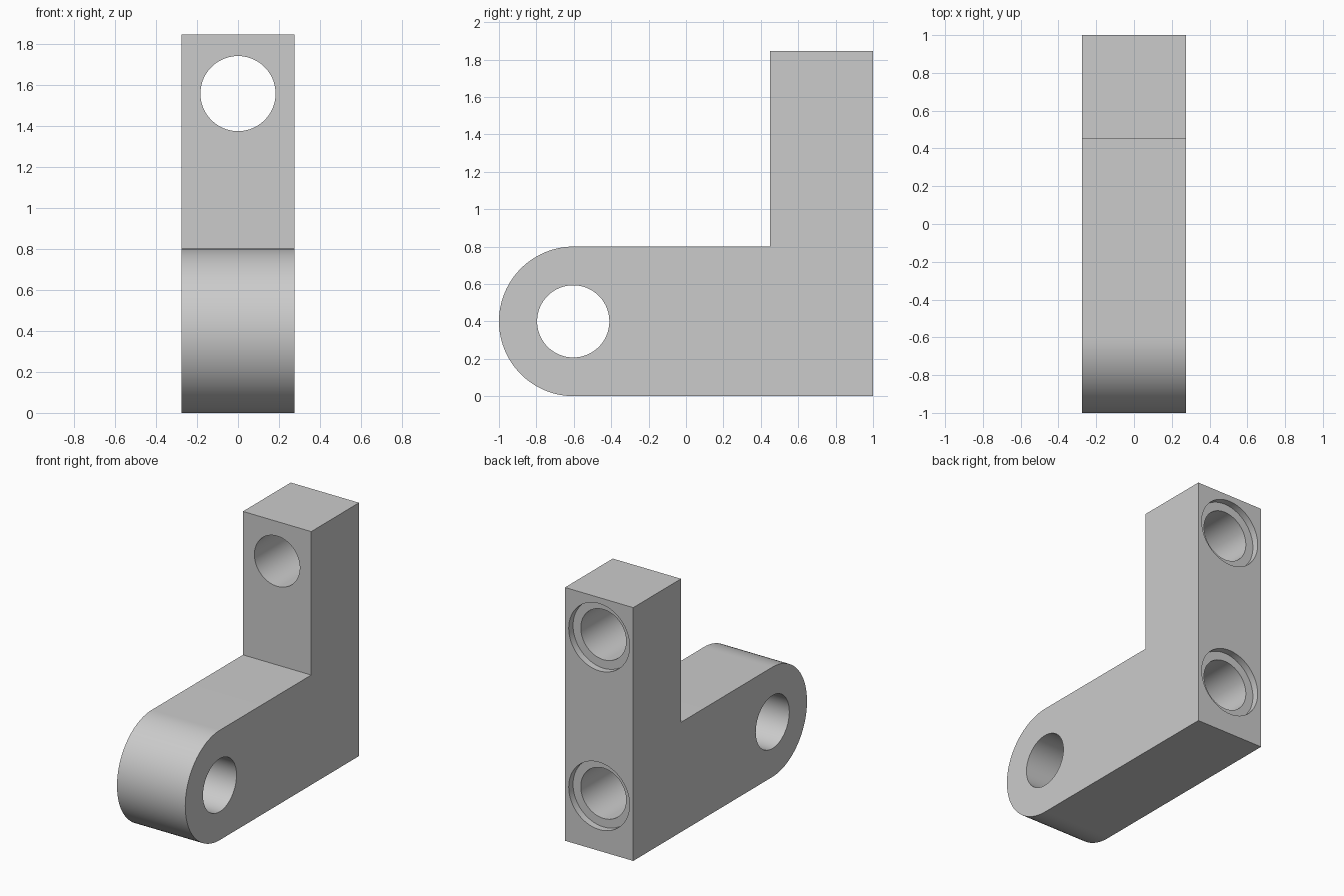
import bpy, bmesh
from math import pi, sin, cos
from mathutils import Matrix

cube = bpy.data.objects.get("Cube")
if cube:
    bpy.data.objects.remove(cube, do_unlink=True)

HALF_WIDTH, HEIGHT = 0.275, 1.845
ARM_RADIUS = 0.4            # half the arm height, also its rounded end
PIVOT_Y, POST_Y, BACK_Y = -0.6, 0.45, 1.0
UPPER_Z = 1.556
SEGMENTS = 96

grey = bpy.data.materials.new("plain grey")
grey.use_nodes = True
colour = (0.6, 0.6, 0.6, 1)
grey.diffuse_color = colour
grey.node_tree.nodes["Principled BSDF"].inputs["Base Color"].default_value = colour


def make_object(name, bm):
    bmesh.ops.recalc_face_normals(bm, faces=bm.faces)
    mesh = bpy.data.meshes.new(name)
    bm.to_mesh(mesh)
    bm.free()
    mesh.materials.append(grey)
    obj = bpy.data.objects.new(name, mesh)
    bpy.context.collection.objects.link(obj)
    return obj


def drill(target, axis, centre, radius, length):
    """Cut a round hole along the x or y axis."""
    bm = bmesh.new()
    turn = Matrix.Rotation(pi / 2, 4, "Y" if axis == "x" else "X")
    bmesh.ops.create_cone(bm, cap_ends=True, segments=SEGMENTS, radius1=radius,
                          radius2=radius, depth=length,
                          matrix=Matrix.Translation(centre) @ turn)
    cutter = make_object("hole_cutter", bm)
    cutter.hide_render = True
    mod = target.modifiers.new("hole", "BOOLEAN")
    mod.operation, mod.solver, mod.object = "DIFFERENCE", "EXACT", cutter
    bpy.ops.object.modifier_apply(modifier=mod.name)
    bpy.data.objects.remove(cutter, do_unlink=True)


# L-shaped side profile with a rounded arm end, extruded across the width
arm_top = 2 * ARM_RADIUS
profile = [(BACK_Y, 0), (BACK_Y, HEIGHT), (POST_Y, HEIGHT), (POST_Y, arm_top)]
steps = SEGMENTS // 2
for i in range(steps + 1):
    a = pi / 2 + pi * i / steps
    profile.append((PIVOT_Y + ARM_RADIUS * cos(a), ARM_RADIUS + ARM_RADIUS * sin(a)))
bm = bmesh.new()
face = bm.faces.new([bm.verts.new((-HALF_WIDTH, y, z)) for y, z in profile])
side = bmesh.ops.extrude_face_region(bm, geom=[face])
moved = [v for v in side["geom"] if isinstance(v, bmesh.types.BMVert)]
bmesh.ops.translate(bm, verts=moved, vec=(2 * HALF_WIDTH, 0, 0))
bracket = make_object("bracket", bm)
bpy.ops.object.select_all(action="DESELECT")
bpy.context.view_layer.objects.active = bracket
bracket.select_set(True)

# Pivot hole across the arm
drill(bracket, "x", (0, PIVOT_Y - 0.003, ARM_RADIUS), 0.193, 1)

# Counterbored holes in the back: the upper goes through, the lower is blind
for z in (UPPER_Z, ARM_RADIUS):
    drill(bracket, "y", (0, BACK_Y, z), 0.183, 1.2)
    drill(bracket, "y", (0, BACK_Y, z), 0.245, 0.1)

bpy.ops.object.shade_smooth_by_angle(angle=pi / 6)
